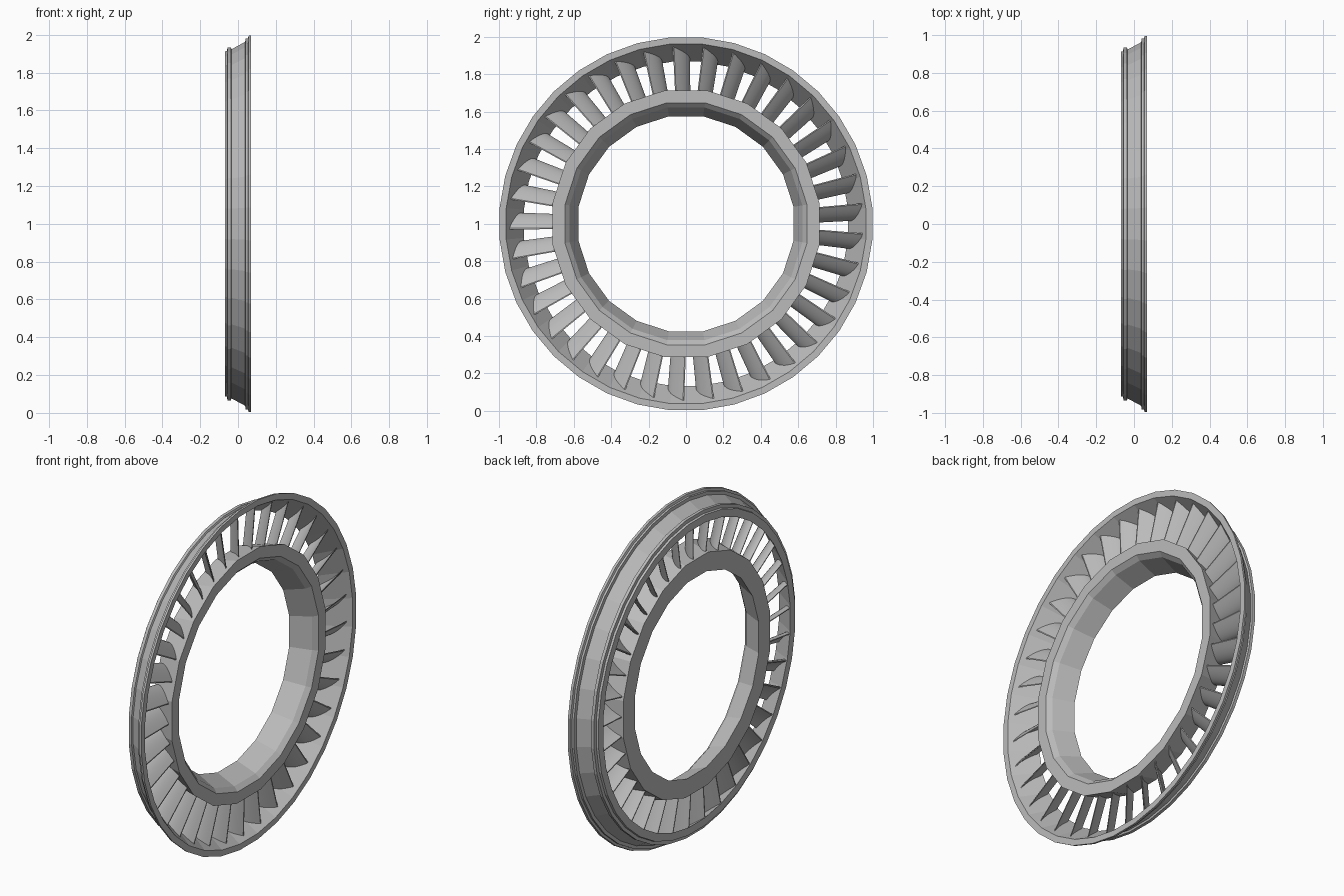
import bpy, bmesh, math
from math import sin, cos, pi

if "Cube" in bpy.data.objects:
    bpy.data.objects.remove(bpy.data.objects["Cube"], do_unlink=True)

metal = bpy.data.materials.new("grey metal")
metal.use_nodes = True
GREY = (0.5, 0.5, 0.5, 1)
metal.diffuse_color = GREY
metal.node_tree.nodes["Principled BSDF"].inputs["Base Color"].default_value = GREY


def at(x, r, angle):
    """Point at axial position x, radius r and angle around the x axis."""
    return (x, r * cos(angle), 1 + r * sin(angle))


def finish(name, bm):
    bmesh.ops.recalc_face_normals(bm, faces=bm.faces)
    mesh = bpy.data.meshes.new(name)
    bm.to_mesh(mesh)
    bm.free()
    mesh.materials.append(metal)
    obj = bpy.data.objects.new(name, mesh)
    bpy.context.collection.objects.link(obj)
    return obj


def loft(bm, loops, closed):
    """Skin equal-length vertex loops, joining the last to the first if closed."""
    rows = [[bm.verts.new(p) for p in loop] for loop in loops]
    n = len(rows[0])
    pairs = list(zip(rows, rows[1:]))
    if closed:
        pairs.append((rows[-1], rows[0]))
    for a, b in pairs:
        for i in range(n):
            j = (i + 1) % n
            bm.faces.new((a[i], a[j], b[j], b[i]))
    if not closed:
        bm.faces.new(rows[0])
        bm.faces.new(rows[-1])


def ring(name, profile, sides):
    """Turn a closed (x, radius) profile around the x axis."""
    bm = bmesh.new()
    loft(bm, [[at(x, r, 2 * pi * (k + 0.5) / sides + pi / 2) for x, r in profile]
              for k in range(sides)], True)
    return finish(name, bm)


# Outer casing: conical band with a lip at the back and a flange at the front
ring("outer_casing", [
    (0.07, 1.0), (0.07, 0.965), (-0.07, 0.87), (-0.07, 0.915), (-0.058, 0.918),
    (-0.056, 0.937), (-0.038, 0.937), (-0.034, 0.927), (0.038, 0.966),
    (0.04, 0.985), (0.052, 0.985), (0.056, 0.998)], 36)

# Inner hub: tapered bore with a bevelled front edge
ring("inner_hub", [
    (0.07, 0.722), (0.07, 0.655), (0.045, 0.63), (-0.07, 0.582), (-0.07, 0.69)], 20)

# Curved vanes between hub and casing
VANES = 37
STEPS = 8
X_BACK, X_FRONT, SWEEP = -0.06, 0.045, 0.08


def section(tip, angle):
    """Cambered blade section following the hub or casing cone."""
    sides = ([], [])
    for i in range(STEPS + 1):
        s = i / STEPS
        x = X_BACK + (X_FRONT - X_BACK) * s
        r = 0.877 + 0.68 * (x + 0.06) + 0.006 if tip else 0.675 + 0.2 * (x + 0.06)
        mid = SWEEP * (s ** 1.7 - 0.5)
        half = 0.003 + 0.007 * sin(pi * s ** 0.7)
        for side, sign in zip(sides, (1, -1)):
            side.append(at(x, r, angle + (mid + sign * half) / (0.9 if tip else 0.75)))
    return sides[0] + sides[1][::-1]


bm = bmesh.new()
for k in range(VANES):
    angle = math.radians(91.5) + 2 * pi * k / VANES
    loft(bm, [section(False, angle), section(True, angle)], False)
vanes = finish("vanes", bm)

bpy.ops.object.select_all(action='DESELECT')
vanes.select_set(True)
bpy.context.view_layer.objects.active = vanes
bpy.ops.object.shade_smooth_by_angle(angle=math.radians(35))
